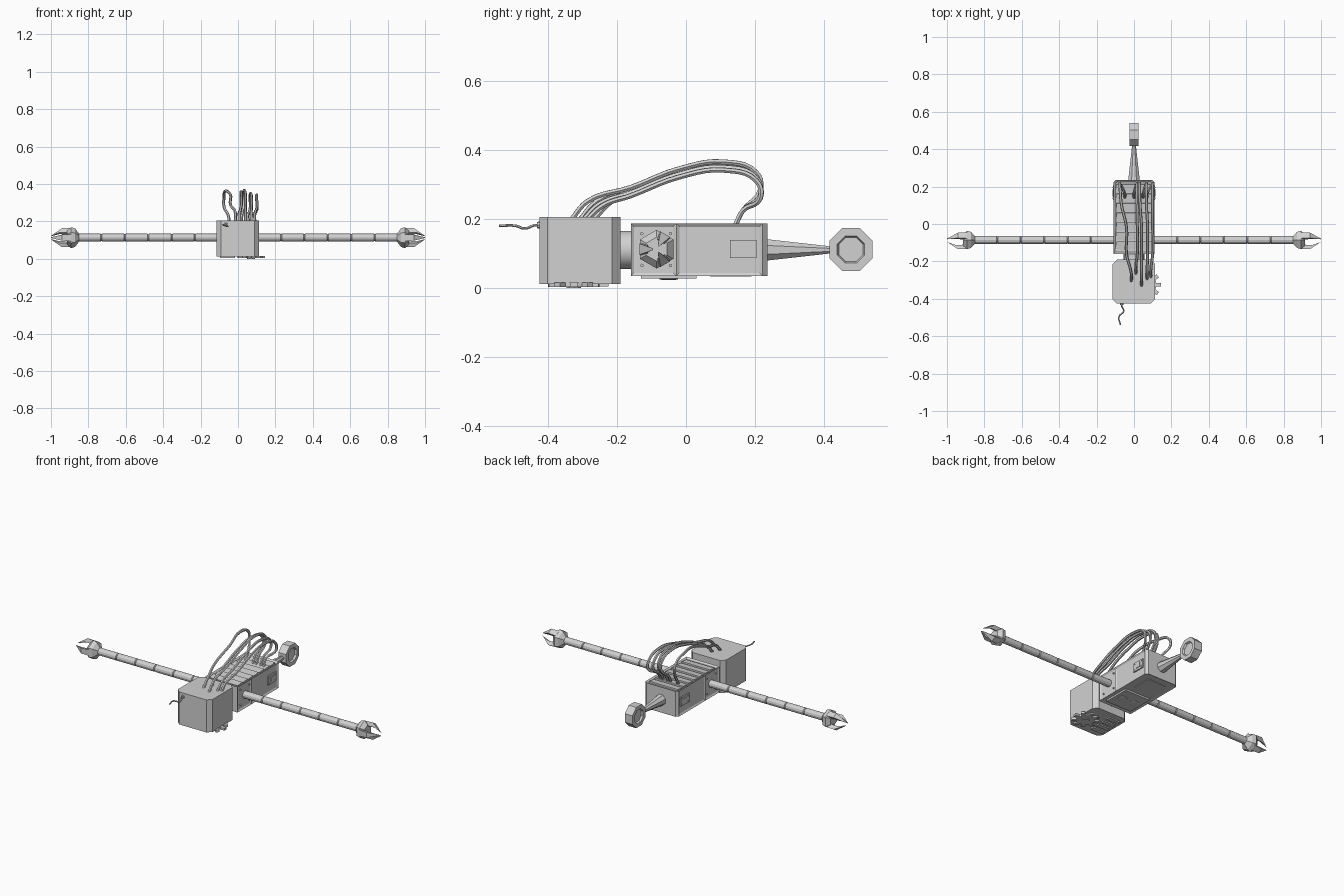
import bpy, bmesh, math
from mathutils import Matrix, Vector

old = bpy.data.objects.get("Cube")
if old:
    bpy.data.objects.remove(old, do_unlink=True)

GREY = (0.64, 0.64, 0.64, 1)
metal = bpy.data.materials.new("plain grey")
metal.use_nodes = True
metal.diffuse_color = GREY
metal.node_tree.nodes["Principled BSDF"].inputs["Base Color"].default_value = GREY

AXES = {"x": Matrix.Rotation(math.pi / 2, 4, "Y"),
        "y": Matrix.Rotation(-math.pi / 2, 4, "X"),
        "z": Matrix.Identity(4)}


def finish(name, bm):
    bmesh.ops.recalc_face_normals(bm, faces=bm.faces)
    mesh = bpy.data.meshes.new(name)
    bm.to_mesh(mesh)
    bm.free()
    mesh.materials.append(metal)
    ob = bpy.data.objects.new(name, mesh)
    bpy.context.collection.objects.link(ob)
    return ob


def box_bm(lo, hi):
    lo, hi = Vector(lo), Vector(hi)
    bm = bmesh.new()
    bmesh.ops.create_cube(bm, size=1, matrix=Matrix.Translation((lo + hi) / 2)
                          @ Matrix.Diagonal((*(hi - lo), 1)))
    return bm


def box(name, lo, hi):
    return finish(name, box_bm(lo, hi))


def lathe(name, axis, origin, profile, sides=12, turn=0.0):
    """Closed stack of rings; profile holds (distance along axis, radius)."""
    bm = bmesh.new()
    rings = []
    for d, r in profile:
        rings.append([bm.verts.new((r * math.cos(turn + math.tau * i / sides),
                                    r * math.sin(turn + math.tau * i / sides), d))
                      for i in range(sides)])
    for a, b in zip(rings, rings[1:]):
        for i in range(sides):
            j = (i + 1) % sides
            bm.faces.new((a[i], a[j], b[j], b[i]))
    bm.faces.new(rings[0])
    bm.faces.new(rings[-1])
    bm.transform(Matrix.Translation(origin) @ AXES[axis])
    return finish(name, bm)


def smooth(ob, angle=35):
    bpy.ops.object.select_all(action="DESELECT")
    ob.select_set(True)
    bpy.context.view_layer.objects.active = ob
    bpy.ops.object.shade_smooth_by_angle(angle=math.radians(angle))


def tube(name, points, radius):
    curve = bpy.data.curves.new(name, "CURVE")
    curve.dimensions = "3D"
    curve.bevel_depth = radius
    curve.bevel_resolution = 1
    curve.resolution_u = 5
    curve.use_fill_caps = True
    spline = curve.splines.new("BEZIER")
    spline.bezier_points.add(len(points) - 1)
    for bp, p in zip(spline.bezier_points, points):
        bp.co = p
        bp.handle_left_type = bp.handle_right_type = "AUTO"
    curve.materials.append(metal)
    ob = bpy.data.objects.new(name, curve)
    bpy.context.collection.objects.link(ob)
    bpy.ops.object.select_all(action="DESELECT")
    ob.select_set(True)
    bpy.context.view_layer.objects.active = ob
    bpy.ops.object.convert(target="MESH")
    smooth(bpy.context.object, 50)


def upright_edges(bm, min_y=-9):
    return [e for e in bm.edges if abs(e.verts[0].co.z - e.verts[1].co.z) > 0.1
            and e.verts[0].co.y > min_y]


# Head with chamfered corners, and the round neck
bm = box_bm((-0.115, -0.425, 0.012), (0.113, -0.19, 0.206))
bmesh.ops.bevel(bm, geom=upright_edges(bm), offset=0.024, segments=1, affect="EDGES")
finish("head", bm)
smooth(lathe("neck", "y", (0, -0.2, 0.111), [(0, 0.055), (0.05, 0.055)], 20))

# Toothed wheel and slats beneath the head
bm = bmesh.new()
outline = []
for k in range(9):
    for step, r in ((-0.3, 0.05), (-0.2, 0.075), (0.2, 0.075), (0.3, 0.05)):
        a = math.tau * (k + step) / 9
        outline.append(bm.verts.new((0.07 + r * math.cos(a), -0.325 + r * math.sin(a), 0.003)))
face = bm.faces.new(outline)
top = bmesh.ops.extrude_face_region(bm, geom=[face])["geom"]
bmesh.ops.translate(bm, verts=[g for g in top if isinstance(g, bmesh.types.BMVert)], vec=(0, 0, 0.013))
finish("gear", bm)
lathe("gear_hub", "z", (0.07, -0.325, 0), [(0, 0.022), (0.014, 0.022)], 10)
for i in range(4):
    y = -0.385 + i * 0.045
    box("head_slat", (-0.095, y, 0.005), (-0.015, y + 0.025, 0.014))

# Body with recessed panels on the sides, top and bottom
bm = box_bm((-0.11, -0.16, 0.035), (0.11, 0.236, 0.187))
bmesh.ops.bevel(bm, geom=upright_edges(bm, 0), offset=0.014, segments=1, affect="EDGES")
bmesh.ops.bisect_plane(bm, geom=bm.verts[:] + bm.edges[:] + bm.faces[:],
                       plane_co=(0, -0.028, 0), plane_no=(0, 1, 0))
bm.normal_update()
sides = [f for f in bm.faces if abs(f.normal.x) > 0.99]
bmesh.ops.inset_individual(bm, faces=sides, thickness=0.013, depth=-0.006)
for direction in (1, -1):
    bm.normal_update()
    z = 0.187 if direction > 0 else 0.035
    caps = [f for f in bm.faces if f.normal.z * direction > 0.99
            and abs(f.calc_center_median().z - z) < 0.001]
    bmesh.ops.inset_region(bm, faces=caps, thickness=0.013, depth=-0.01 if direction > 0 else -0.003)
finish("body", bm)

# Tilted slats set into the top of the body
for i in range(7):
    bm = box_bm((-0.094, -0.022, -0.004), (0.094, 0.022, 0.004))
    bm.transform(Matrix.Translation((0, -0.115 + i * 0.051, 0.181)) @ Matrix.Rotation(0.12, 4, "X"))
    finish("top_slat", bm)

# Underside hatch and round ports
box("belly_plate", (-0.085, -0.13, 0.028), (0.085, 0.03, 0.04))
for x in (-0.04, 0.04):
    lathe("belly_port", "z", (x, -0.05, 0.024), [(0, 0.02), (0.002, 0.027), (0.006, 0.027)], 12)
box("belly_rear_plate", (-0.06, 0.07, 0.034), (0.06, 0.19, 0.04))

for s in (-1, 1):
    # Riveted side plate
    box("side_plate", (s * 0.107 - 0.004, 0.127, 0.087), (s * 0.107 + 0.004, 0.205, 0.14))
    box("side_plate_middle", (s * 0.111 - 0.003, 0.148, 0.1), (s * 0.111 + 0.003, 0.184, 0.127))
    for y in (0.137, 0.195):
        for z in (0.097, 0.13):
            lathe("plate_rivet", "x", (s * 0.11 - 0.004, y, z), [(0, 0.004), (0.008, 0.004)], 6)
    for y in (-0.128, -0.045):
        for z in (0.066, 0.158):
            lathe("panel_rivet", "x", (s * 0.106 - 0.004, y, z), [(0, 0.005), (0.008, 0.005)], 6)

    # Arm made of jointed lengths
    centre = Vector((0, -0.085, 0.113))
    profile = [(s * 0.09, 0.021)]
    for i in range(1, 7):
        x = 0.105 + i * 0.125
        profile += [(s * (x - 0.004), 0.021), (s * x, 0.018), (s * (x + 0.004), 0.021)]
    smooth(lathe("arm", "x", centre, profile, 12), 25)

    # Flared wrist
    lathe("wrist", "x", centre, [(s * 0.85, 0.022), (s * 0.872, 0.05), (s * 0.893, 0.056),
                                 (s * 0.915, 0.035)], 6)
    # Three hooked fingers: (reach, distance from axis, half width)
    hook = [(0.885, 0.018, 0.014), (0.89, 0.048, 0.018), (0.94, 0.05, 0.016),
            (1.0, 0.01, 0.002), (0.955, 0.027, 0.009), (0.92, 0.026, 0.012)]
    for k in range(3):
        bm = bmesh.new()
        loops = [[bm.verts.new((s * x, w * side, r)) for x, r, w in hook] for side in (-1, 1)]
        bm.faces.new(loops[0])
        bm.faces.new(loops[1])
        for i in range(len(hook)):
            j = (i + 1) % len(hook)
            bm.faces.new((loops[0][i], loops[0][j], loops[1][j], loops[1][i]))
        bm.transform(Matrix.Translation(centre)
                     @ Matrix.Rotation(math.radians(90 + 120 * k), 4, "X"))
        finish("claw_finger", bm)

# Tapering tail with an eight-sided dished end
lathe("tail", "y", (0, 0.23, 0.111), [(0, 0.034), (0.19, 0.011)], 8, math.pi / 8)
lathe("tail_end", "x", (0, 0.478, 0.112),
      [(-0.014, 0.038), (-0.025, 0.043), (-0.025, 0.067), (0.025, 0.067),
       (0.025, 0.043), (0.014, 0.038)], 8, math.pi / 8)

# Looping cables: x at the body, at the bend, at the head; then head y and height shift
for xb, xm, xh, yh, dz in ((-0.05, -0.075, -0.015, -0.31, 0.0), (0.0, 0.015, 0.01, -0.27, -0.004),
                           (0.02, 0.03, 0.04, -0.335, 0.004), (0.05, 0.065, 0.07, -0.3, -0.012),
                           (0.07, 0.1, 0.09, -0.29, -0.02)):
    mid = (xm + xh) / 2 + 0.005
    tube("cable", [(xb, 0.14, 0.175), (xb, 0.165, 0.225), (xm, 0.215, 0.28 + dz),
                   (xm, 0.205, 0.33 + dz), (xm * 0.8 + mid * 0.2, 0.11, 0.362 + dz),
                   (mid, -0.02, 0.342 + dz), (mid, -0.16, 0.288 + dz),
                   (xh, yh + 0.05, 0.25 + dz / 2), (xh, yh, 0.195)], 0.008)

# Bent feeler on the front of the head
tube("feeler", [(-0.065, -0.415, 0.183), (-0.065, -0.44, 0.182), (-0.055, -0.465, 0.173),
                (-0.08, -0.495, 0.181), (-0.072, -0.541, 0.181)], 0.004)
lathe("feeler_socket", "y", (-0.065, -0.432, 0.183), [(0, 0.009), (0.012, 0.011)], 8)
